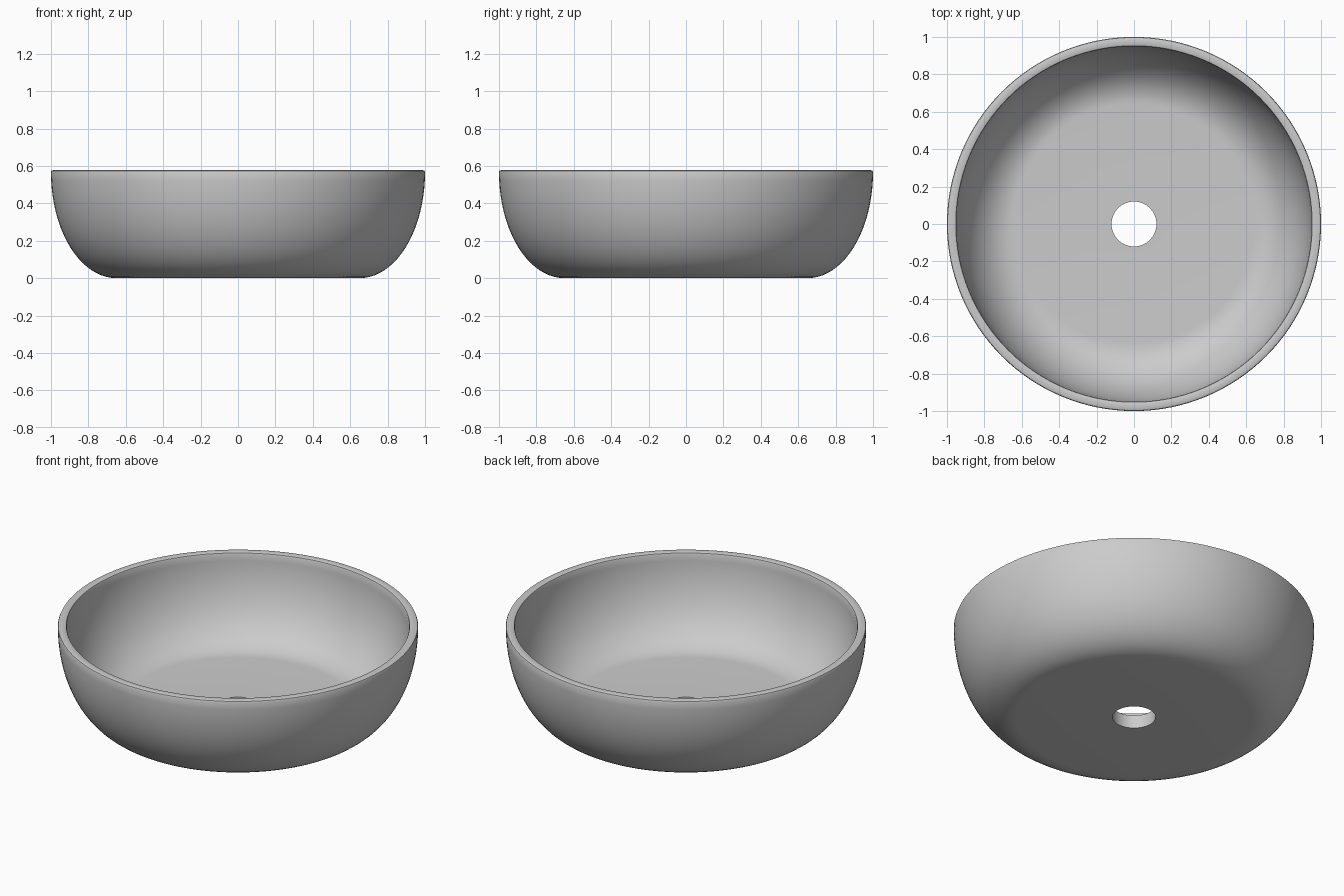
import bpy, bmesh, math

if "Cube" in bpy.data.objects:
    bpy.data.objects.remove(bpy.data.objects["Cube"])

SEGMENTS = 128
HEIGHT = 0.577
FLOOR = 0.08          # thickness of the bowl floor
RIM_Z = HEIGHT - 0.01  # where the rounded lip begins


def quarter_ellipse(centre_r, bottom_z, rim_r, rim_z, steps=20):
    """Profile points from the flat floor up to the vertical rim."""
    pts = []
    for i in range(steps + 1):
        a = math.pi / 2 * i / steps
        pts.append((centre_r + (rim_r - centre_r) * math.sin(a),
                    rim_z - (rim_z - bottom_z) * math.cos(a)))
    return pts


def lathe(name, profile):
    """Revolve a closed (radius, height) profile around z."""
    bm = bmesh.new()
    rings = []
    for i in range(SEGMENTS):
        a = 2 * math.pi * i / SEGMENTS
        rings.append([bm.verts.new((r * math.cos(a), r * math.sin(a), z))
                      for r, z in profile])
    n = len(profile)
    for i in range(SEGMENTS):
        a, b = rings[i], rings[(i + 1) % SEGMENTS]
        for j in range(n):
            k = (j + 1) % n
            bm.faces.new((a[j], b[j], b[k], a[k]))
    bmesh.ops.recalc_face_normals(bm, faces=bm.faces)
    mesh = bpy.data.meshes.new(name)
    bm.to_mesh(mesh)
    bm.free()
    obj = bpy.data.objects.new(name, mesh)
    bpy.context.collection.objects.link(obj)
    bpy.context.view_layer.objects.active = obj
    obj.select_set(True)
    bpy.ops.object.shade_smooth_by_angle(angle=math.radians(35))
    return obj


# Outer wall, softened lip, inner wall, and the drain hole through the floor
outer = quarter_ellipse(0.65, 0.0, 1.0, RIM_Z)
lip = [(0.997, HEIGHT - 0.003), (0.99, HEIGHT),
       (0.96, HEIGHT), (0.953, HEIGHT - 0.003)]
inner = quarter_ellipse(0.64, FLOOR, 0.95, RIM_Z)[::-1]
lathe("basin_bowl", [(0.12, 0.0)] + outer + lip + inner + [(0.12, FLOOR)])
